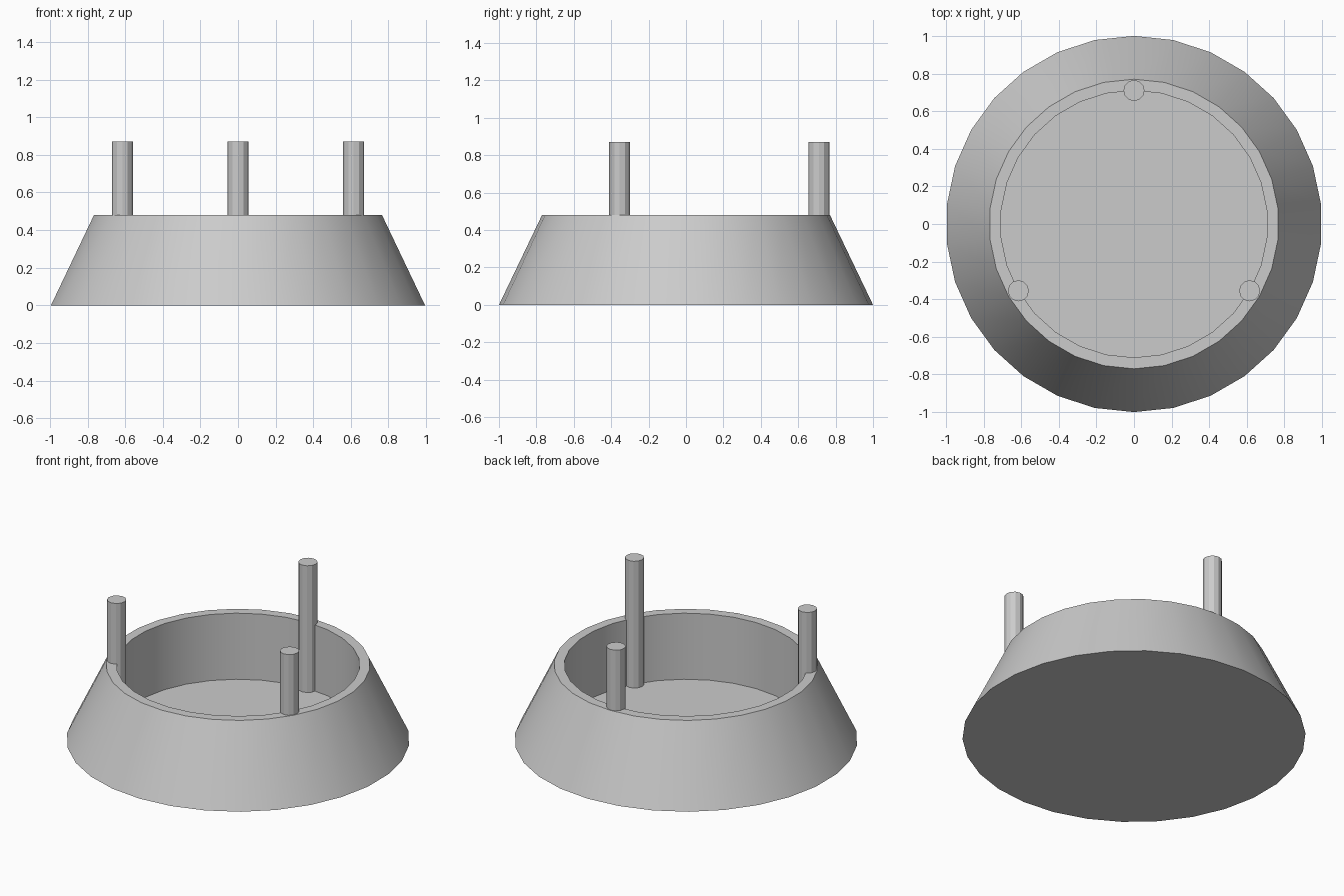
import bpy, bmesh
from math import radians, sin, cos, pi

cube = bpy.data.objects.get("Cube")
if cube:
    bpy.data.objects.remove(cube, do_unlink=True)

grey = bpy.data.materials.new("light grey")
grey.use_nodes = True
colour = (0.6, 0.6, 0.6, 1)
grey.diffuse_color = colour
grey.node_tree.nodes["Principled BSDF"].inputs["Base Color"].default_value = colour

FLOOR, RIM, POST_TOP = 0.055, 0.48, 0.87
POST_RING, POST_RADIUS = 0.71, 0.056


def lathe(name, profile, sides, centre=(0, 0)):
    """Turn (radius, height) points around z, capping both ends."""
    bm = bmesh.new()
    rings = []
    for r, z in profile:
        angles = [pi / 2 + 2 * pi * i / sides for i in range(sides)]
        rings.append([bm.verts.new((r * cos(a), r * sin(a), z)) for a in angles])
    for low, high in zip(rings, rings[1:]):
        for i in range(sides):
            j = (i + 1) % sides
            bm.faces.new((low[i], low[j], high[j], high[i]))
    bm.faces.new(rings[0][::-1])
    bm.faces.new(rings[-1])
    mesh = bpy.data.meshes.new(name)
    bm.to_mesh(mesh)
    bm.free()
    mesh.materials.append(grey)
    obj = bpy.data.objects.new(name, mesh)
    obj.location = (*centre, 0)
    bpy.context.collection.objects.link(obj)
    bpy.ops.object.select_all(action="DESELECT")
    obj.select_set(True)
    bpy.context.view_layer.objects.active = obj
    bpy.ops.object.shade_smooth_by_angle(angle=radians(25))
    return obj


# Sloped dish with a straight-walled hollow
lathe("dish", [(1, 0), (0.77, RIM), (POST_RING, RIM), (POST_RING, FLOOR)], 30)

# Three posts set into the hollow's wall
for name, degrees in (("back_post", 90), ("front_right_post", 210), ("front_left_post", 330)):
    a = radians(degrees)
    lathe(name, [(POST_RADIUS, FLOOR), (POST_RADIUS, POST_TOP)], 12,
          (POST_RING * cos(a), POST_RING * sin(a)))
